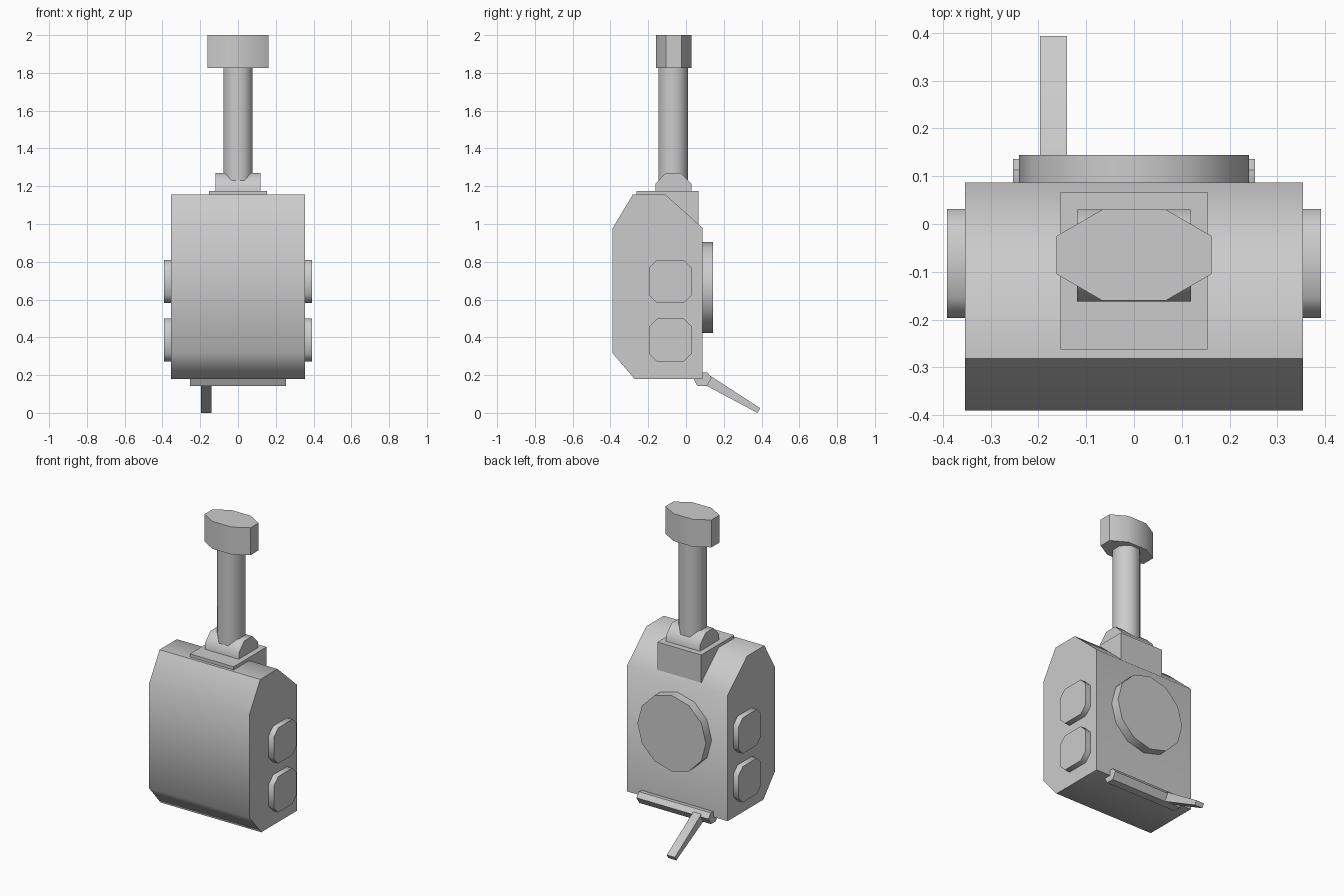
import bpy, bmesh
from math import radians, sin, cos, pi

if "Cube" in bpy.data.objects:
    bpy.data.objects.remove(bpy.data.objects["Cube"])


def prism(name, profile, axis, lo, hi):
    """Extrude a 2D profile along an axis: X takes (y, z), Y takes (x, z), Z takes (x, y)."""
    place = {'X': lambda a, b, t: (t, a, b),
             'Y': lambda a, b, t: (a, t, b),
             'Z': lambda a, b, t: (a, b, t)}[axis]
    bm = bmesh.new()
    rings = [[bm.verts.new(place(a, b, t)) for a, b in profile] for t in (lo, hi)]
    n = len(profile)
    for ring in rings:
        bm.faces.new(ring)
    for i in range(n):
        j = (i + 1) % n
        bm.faces.new((rings[0][i], rings[0][j], rings[1][j], rings[1][i]))
    bmesh.ops.recalc_face_normals(bm, faces=bm.faces)
    mesh = bpy.data.meshes.new(name)
    bm.to_mesh(mesh)
    bm.free()
    mesh.shade_smooth()
    mesh.set_sharp_from_angle(angle=radians(50))
    obj = bpy.data.objects.new(name, mesh)
    bpy.context.collection.objects.link(obj)
    return obj


def ngon(ca, cb, r, n, turn=0.0):
    return [(ca + r * cos(2 * pi * i / n + turn), cb + r * sin(2 * pi * i / n + turn)) for i in range(n)]


def cut_rect(ca, cb, w, h, cw, ch):
    """Rectangle of half size w, h with corners cut by cw, ch."""
    return [(ca - w + cw, cb - h), (ca + w - cw, cb - h), (ca + w, cb - h + ch), (ca + w, cb + h - ch),
            (ca + w - cw, cb + h), (ca - w + cw, cb + h), (ca - w, cb + h - ch), (ca - w, cb - h + ch)]


# Main housing
prism("housing", [(-.39, .318), (-.272, .18), (.087, .18), (.087, .98),
                  (-.108, 1.155), (-.282, 1.155), (-.39, .975)], 'X', -.354, .354)

# Side pads, two on each side
for side in (-1, 1):
    for level, z in (("lower", .385), ("upper", .695)):
        prism(f"side_pad_{level}_{'left' if side < 0 else 'right'}",
              cut_rect(-.083, z, .114, .114, .043, .043), 'X', side * .34, side * .391)

# Round cover on the back
prism("back_cover", ngon(0, .665, .241, 12), 'Y', .07, .144)

# Mount block and hinge on top
prism("mount_block", cut_rect(0, -.098, .154, .165, 0, 0)[::2], 'Z', .98, 1.175)
prism("hinge", [(-.162, 1.16), (-.162, 1.213), (-.107, 1.27), (-.027, 1.27),
                (.03, 1.213), (.03, 1.16)], 'X', -.119, .119)

# Post and its cap
prism("post", ngon(0, -.068, .084, 8, pi / 8), 'Z', 1.19, 1.84)
prism("post_cap", cut_rect(0, -.065, .162, .095, .095, .055), 'Z', 1.826, 2.0)

# Pivot bar and lever at the bottom of the back
prism("pivot_bar", [(.04, .18), (.075, .215), (.113, .215), (.136, .185),
                    (.11, .143), (.06, .143)], 'X', -.253, .253)
prism("lever", [(.08, .2), (.115, .205), (.393, .025), (.378, 0), (.11, .143), (.08, .15)],
      'X', -.197, -.14)
